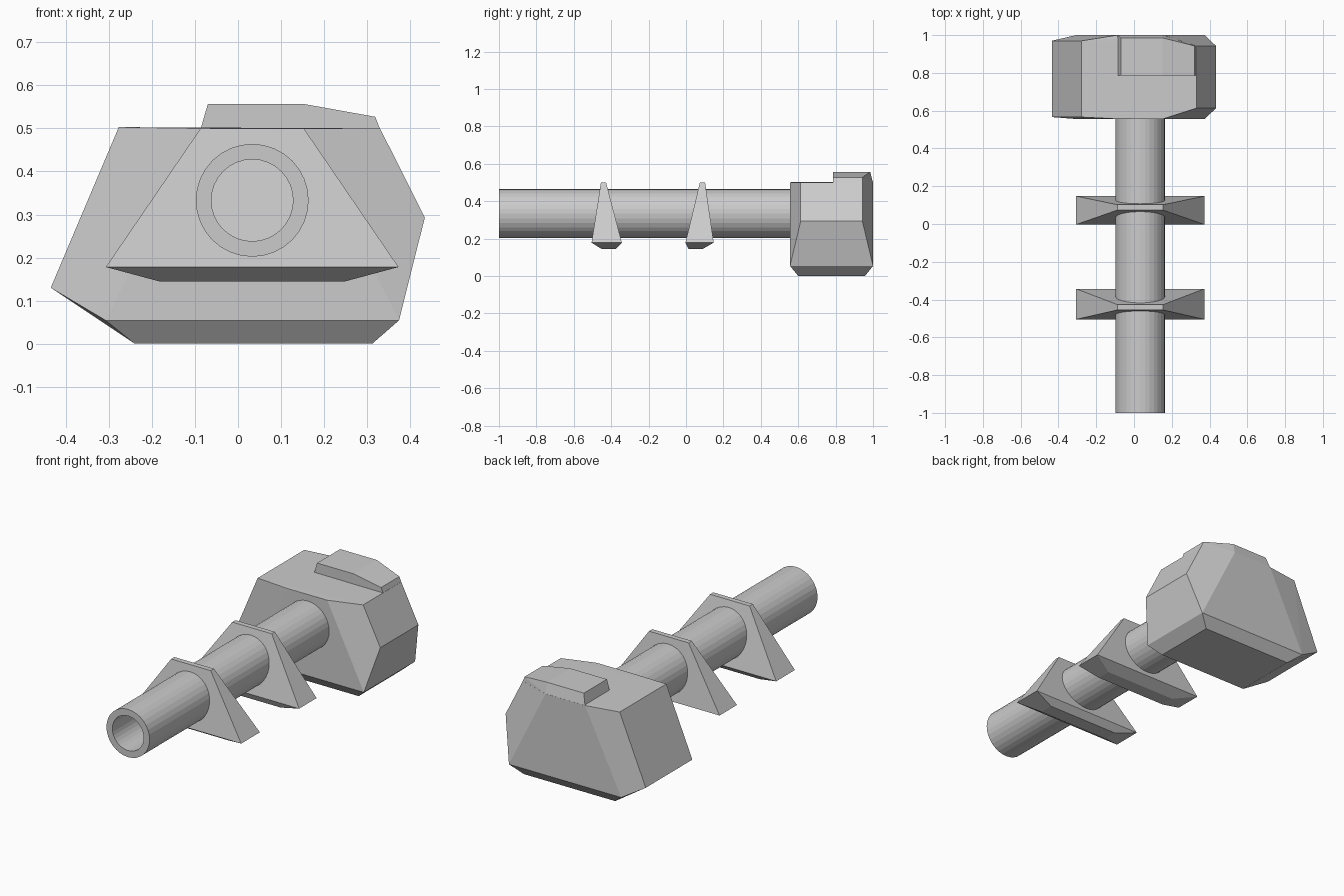
import bpy, bmesh, math

if "Cube" in bpy.data.objects:
    bpy.data.objects.remove(bpy.data.objects["Cube"])

CX, CZ = 0.033, 0.333          # barrel axis


def finish(bm, name):
    bmesh.ops.recalc_face_normals(bm, faces=bm.faces)
    mesh = bpy.data.meshes.new(name)
    bm.to_mesh(mesh)
    bm.free()
    obj = bpy.data.objects.new(name, mesh)
    bpy.context.collection.objects.link(obj)
    return obj


def hull(name, points):
    """Flat-faced convex solid through the given corners."""
    bm = bmesh.new()
    for p in points:
        bm.verts.new(p)
    bmesh.ops.convex_hull(bm, input=bm.verts[:])
    bmesh.ops.dissolve_limit(bm, angle_limit=0.01, verts=bm.verts[:], edges=bm.edges[:])
    return finish(bm, name)


def span(x, y0, y1, z):
    """Front and back corner at one outline point."""
    return [(x, y0, z), (x, y1, z)]


# Hollow barrel: a thick-walled tube running back to the head
def tube(name, r_out, r_in, y0, y1, n=32):
    bm = bmesh.new()
    rings = []
    for r, y in ((r_out, y0), (r_out, y1), (r_in, y1), (r_in, y0)):
        rings.append([bm.verts.new((CX + r * math.cos(2 * math.pi * i / n), y,
                                    CZ + r * math.sin(2 * math.pi * i / n)))
                      for i in range(n)])
    for a, b in zip(rings, rings[1:] + rings[:1]):
        for i in range(n):
            j = (i + 1) % n
            bm.faces.new((a[i], a[j], b[j], b[i]))
    return finish(bm, name)


tube("barrel", 0.131, 0.095, -1.0, 0.558)

# Tapered support fins: (half width, front y, back y, z) per level
fins = {
    "front_fin": (-0.505, -0.343, -0.455, -0.427, -0.452, -0.375),
    "rear_fin": (-0.003, 0.148, 0.074, 0.102, 0.013, 0.09),
}
for name, (w0, w1, t0, t1, b0, b1) in fins.items():
    pts = []
    for half, y0, y1, z in ((0.12, t0, t1, 0.5), (0.34, w0, w1, 0.178), (0.217, b0, b1, 0.145)):
        for s in (-1, 1):
            pts += span(CX + s * half, y0, y1, z)
    hull(name, pts)

# Faceted rear head: (x, front y, back y, z) round the outline
head = [
    (-0.277, 0.566, 0.97, 0.503), (-0.435, 0.566, 0.97, 0.13),
    (-0.307, 0.556, 1.0, 0.054), (-0.24, 0.60, 0.957, 0.0),
    (0.312, 0.60, 0.957, 0.0), (0.374, 0.556, 1.0, 0.054),
    (0.434, 0.613, 0.943, 0.293), (0.33, 0.613, 0.943, 0.5),
    (0.152, 0.556, 1.0, 0.5), (-0.087, 0.556, 1.0, 0.5),
]
hull("rear_head", [p for h in head for p in span(*h)])

# Raised plate on top of the head
plate = [
    (-0.087, 0.785, 1.0, 0.498), (-0.07, 0.785, 0.985, 0.557),
    (0.152, 0.785, 0.985, 0.557), (0.319, 0.785, 0.943, 0.527),
    (0.33, 0.785, 0.943, 0.498), (0.152, 0.785, 1.0, 0.498),
]
hull("top_plate", [p for h in plate for p in span(*h)])
